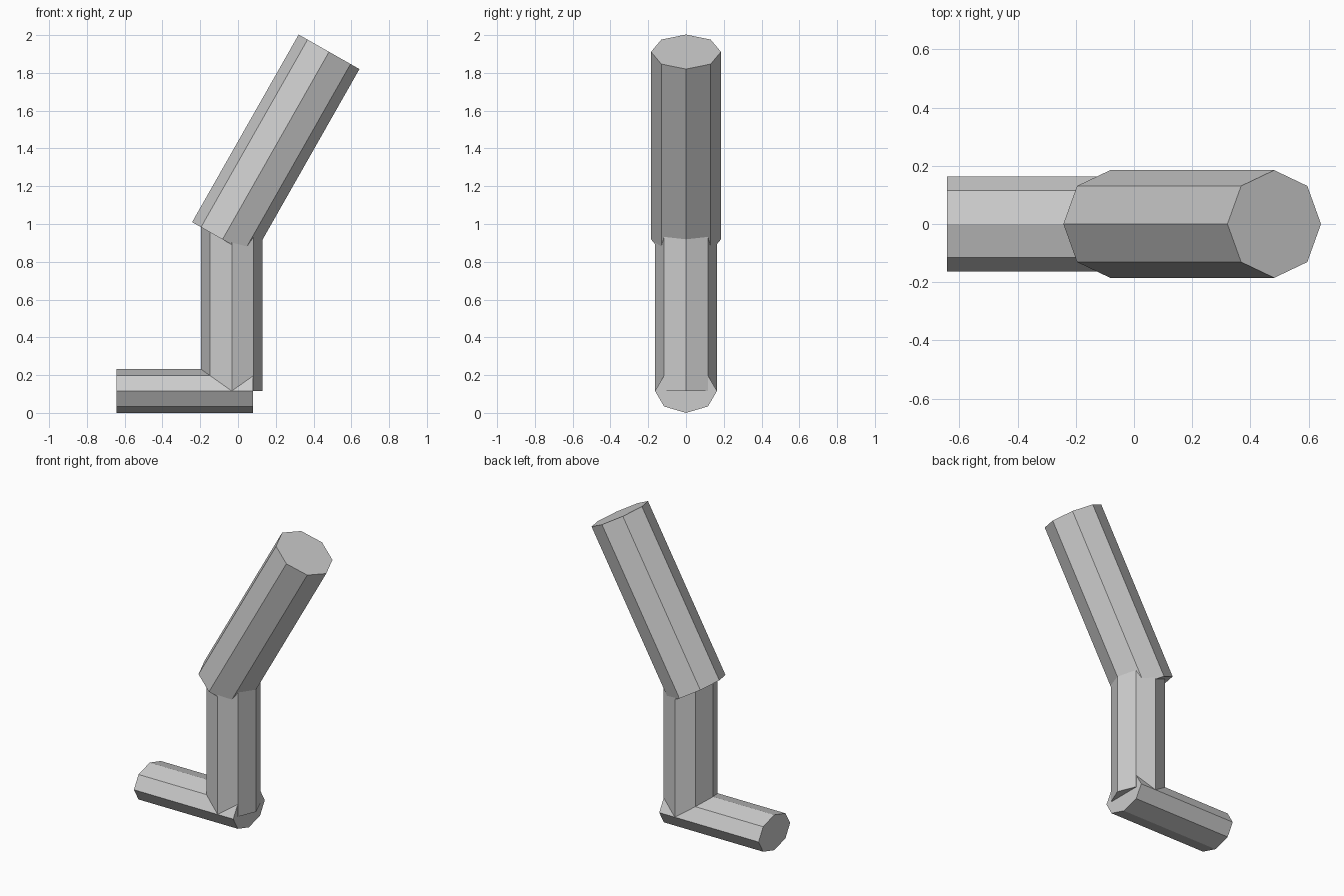
import bpy
from math import radians, pi

if "Cube" in bpy.data.objects:
    bpy.data.objects.remove(bpy.data.objects["Cube"])


def limb(name, centre, radius, length, tilt=0.0, flatten=1.0):
    """Eight-sided prism with corners on its axes, tilted in the XZ plane."""
    bpy.ops.mesh.primitive_cylinder_add(
        vertices=8, radius=radius, depth=length, end_fill_type='NGON',
        location=centre, rotation=(0, tilt, 0))
    part = bpy.context.object
    part.name = name
    part.scale = (flatten, 1, 1)
    return part


# Upper segment, leaning 30 degrees towards +x
limb("upper_leg", (0.20, 0, 1.415), 0.185, 1.142, tilt=radians(29.6))

# Upright lower segment, from the foot's axis up into the upper segment
limb("lower_leg", (-0.033, 0, 0.5725), 0.164, 0.915)

# Flattened foot lying along x
limb("foot", (-0.2815, 0, 0.116), 0.164, 0.723, tilt=pi / 2, flatten=0.116 / 0.164)
